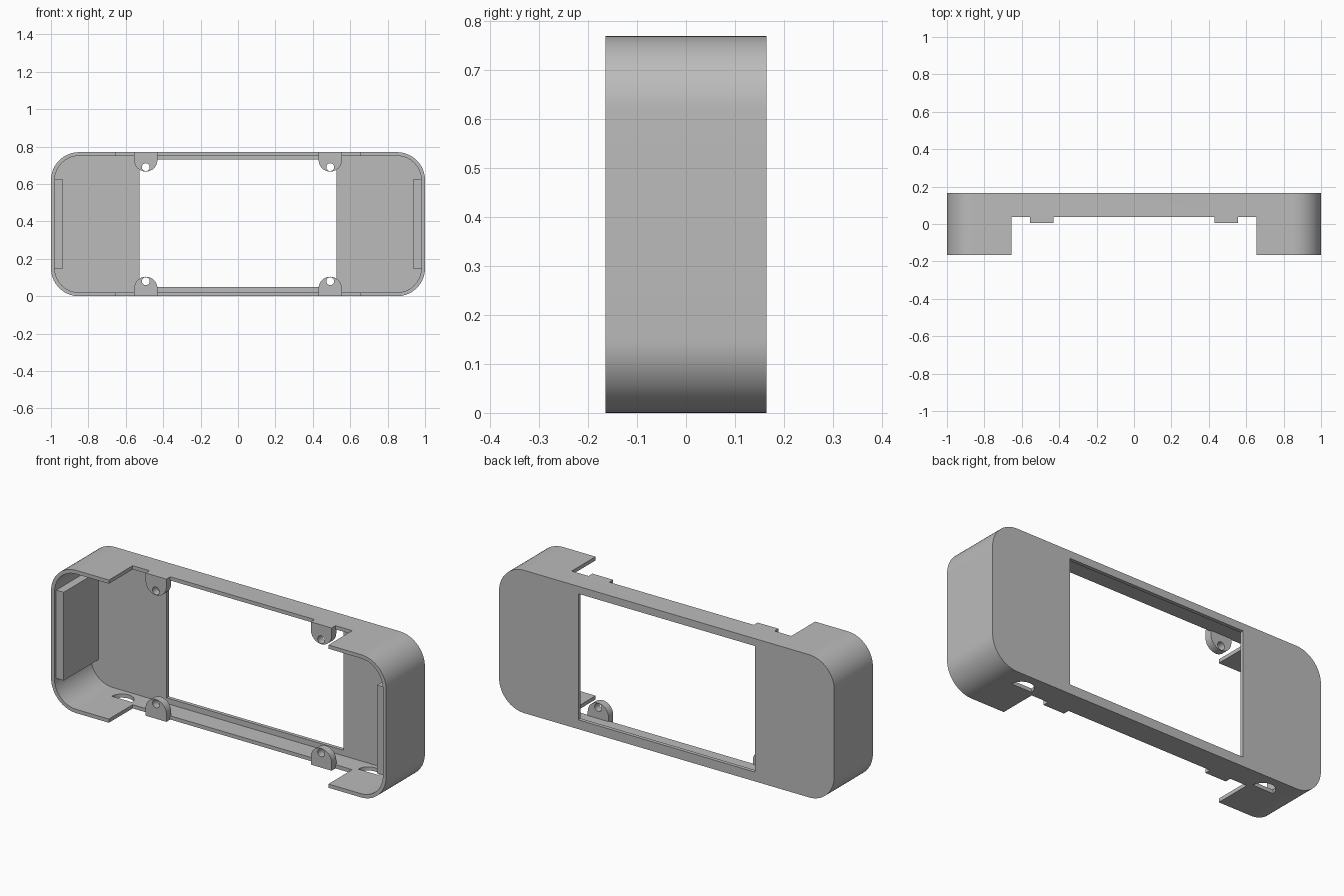
import bpy, bmesh, math

if "Cube" in bpy.data.objects:
    bpy.data.objects.remove(bpy.data.objects["Cube"])

W, H, D = 1.0, 0.77, 0.165      # half width, height, half depth
WALL = 0.02
MID = H / 2

grey = bpy.data.materials.new("plain grey")
grey.use_nodes = True
grey.diffuse_color = (0.5, 0.5, 0.5, 1)
grey.node_tree.nodes["Principled BSDF"].inputs["Base Color"].default_value = (0.5, 0.5, 0.5, 1)


def arc(cx, cz, r, a0, a1, n=16):
    """Points along an arc, angles in degrees."""
    angles = [math.radians(a0 + (a1 - a0) * i / n) for i in range(n + 1)]
    return [(cx + r * math.cos(a), cz + r * math.sin(a)) for a in angles]


def rounded(hw, hh, r):
    """Rounded rectangle around the middle of the body."""
    pts = []
    for sx, sz, a in ((1, 1, 0), (-1, 1, 90), (-1, -1, 180), (1, -1, 270)):
        pts += arc(sx * (hw - r), MID + sz * (hh - r), r, a, a + 90)
    return pts


def rect(x0, x1, z0, z1):
    return [(x0, z0), (x1, z0), (x1, z1), (x0, z1)]


def prism(name, pts, a, b, axis="y"):
    """Extrude a profile from a to b along y or z."""
    bm = bmesh.new()
    place = (lambda p, t: (p[0], t, p[1])) if axis == "y" else (lambda p, t: (p[0], p[1], t))
    face = bm.faces.new([bm.verts.new(place(p, a)) for p in pts])
    ext = bmesh.ops.extrude_face_region(bm, geom=[face])
    shift = (0, b - a, 0) if axis == "y" else (0, 0, b - a)
    bmesh.ops.translate(bm, vec=shift,
                        verts=[g for g in ext["geom"] if isinstance(g, bmesh.types.BMVert)])
    bmesh.ops.recalc_face_normals(bm, faces=bm.faces)
    mesh = bpy.data.meshes.new(name)
    bm.to_mesh(mesh)
    bm.free()
    mesh.materials.append(grey)
    obj = bpy.data.objects.new(name, mesh)
    bpy.context.collection.objects.link(obj)
    return obj


def combine(obj, other, operation="DIFFERENCE"):
    """Apply a boolean and remove the helper."""
    mod = obj.modifiers.new("cut", "BOOLEAN")
    mod.operation, mod.solver, mod.object = operation, "EXACT", other
    bpy.context.view_layer.objects.active = obj
    bpy.ops.object.modifier_apply(modifier=mod.name)
    bpy.data.objects.remove(other)


# Hollow housing with a closed back
housing = prism("housing", rounded(W, MID, 0.15), -D, D)
combine(housing, prism("cavity", rounded(W - WALL, MID - WALL, 0.13), -D - 0.1, D - WALL))

# Window through the back, wide notch in the front rim
combine(housing, prism("window", rect(-0.527, 0.527, 0.05, 0.73), 0, D + 0.1))
combine(housing, prism("notch", rect(-0.655, 0.655, -0.1, H + 0.1), -D - 0.1, 0.038))

# Half-round openings in the floor
for side in (-1, 1):
    combine(housing, prism("floor_hole", arc(side * 0.735, 0.06, 0.06, 0, 180), -0.05, 0.05, "z"))

# Thick pads inside the end walls
for side in (-1, 1):
    xs = sorted((side * 0.935, side * 0.985))
    pad = prism("end_pad", rect(*xs, 0.147, 0.623), -0.15, D - 0.01)
    combine(housing, pad, "UNION")

# Screw lugs: straight root at the wall, rounded tip, drilled hole
for side in (-1, 1):
    for top in (False, True):
        flip = (lambda z: H - z) if top else (lambda z: z)
        cx, r = side * 0.493, 0.062
        outline = [(cx - r, 0), (cx + r, 0)] + arc(cx, 0.042, r, 0, 180, 24)
        name = ("upper" if top else "lower") + ("_left" if side > 0 else "_right") + "_lug"
        lug = prism(name, [(x, flip(z)) for x, z in outline], 0.005, 0.045)
        combine(lug, prism("drill", arc(cx, flip(0.08), 0.021, 0, 345, 23), -0.1, 0.1))

# Smooth round surfaces, crisp edges
bpy.ops.object.select_all(action="DESELECT")
for obj in bpy.context.collection.objects:
    if obj.type == "MESH" and (obj == housing or obj.name.endswith("_lug")):
        obj.select_set(True)
bpy.context.view_layer.objects.active = housing
bpy.ops.object.shade_smooth_by_angle(angle=math.radians(30))
